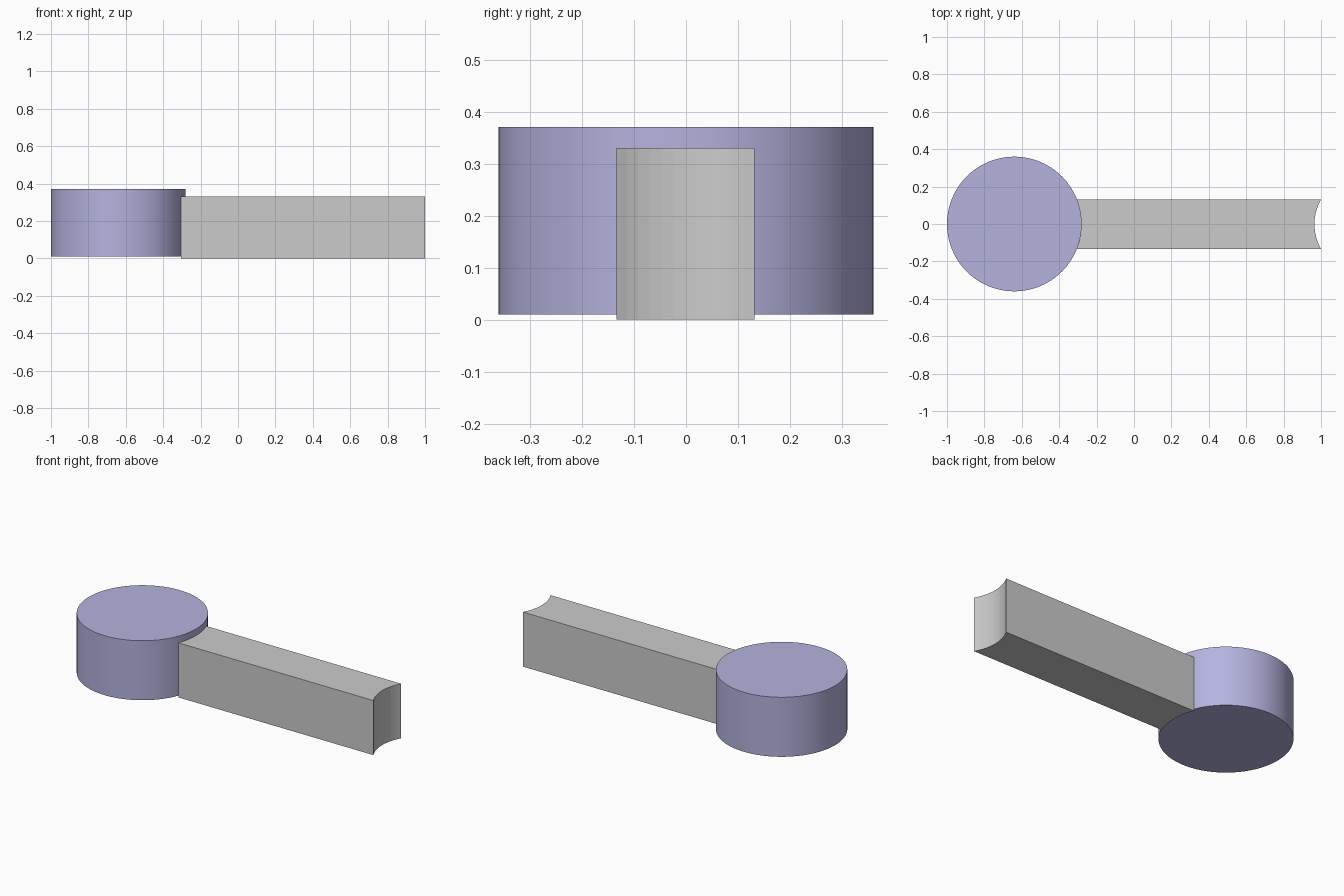
import bpy, bmesh, math

if "Cube" in bpy.data.objects:
    bpy.data.objects.remove(bpy.data.objects["Cube"])

HUB_X, HUB_R = -0.64, 0.36
HALF_W, BAR_Y, BAR_H = 0.133, -0.001, 0.33


def arc(cx, r, side, steps):
    """Arc points across the bar width, from -y to +y; side is +1 or -1."""
    a = math.asin(HALF_W / r)
    angles = [-a + 2 * a * i / steps for i in range(steps + 1)]
    return [(cx + side * r * math.cos(t), BAR_Y + r * math.sin(t)) for t in angles]


# Round hub
bpy.ops.mesh.primitive_cylinder_add(vertices=96, radius=HUB_R, depth=0.36,
                                    location=(HUB_X, 0, 0.19))
hub = bpy.context.object
hub.name = "round_hub"
bpy.ops.object.shade_smooth_by_angle(angle=math.radians(30))
mat = bpy.data.materials.new("violet")
mat.diffuse_color = (0.46, 0.45, 0.73, 1)
mat.use_nodes = True
mat.node_tree.nodes["Principled BSDF"].inputs["Base Color"].default_value = mat.diffuse_color
hub.data.materials.append(mat)

# Bar: inner end wraps the hub, outer end has a concave scoop
scoop_r = 0.27
scoop_x = 1.0 + math.sqrt(scoop_r ** 2 - HALF_W ** 2)
outline = arc(scoop_x, scoop_r, -1, 12) + arc(HUB_X, HUB_R, 1, 12)[::-1]
bm = bmesh.new()
base = bm.faces.new([bm.verts.new((x, y, 0)) for x, y in outline])
top = bmesh.ops.extrude_face_region(bm, geom=[base], use_keep_orig=True)["geom"]
bmesh.ops.translate(bm, vec=(0, 0, BAR_H),
                    verts=[v for v in top if isinstance(v, bmesh.types.BMVert)])
bmesh.ops.recalc_face_normals(bm, faces=bm.faces)
mesh = bpy.data.meshes.new("bar")
bm.to_mesh(mesh)
bm.free()
bar = bpy.data.objects.new("bar", mesh)
bpy.context.collection.objects.link(bar)
